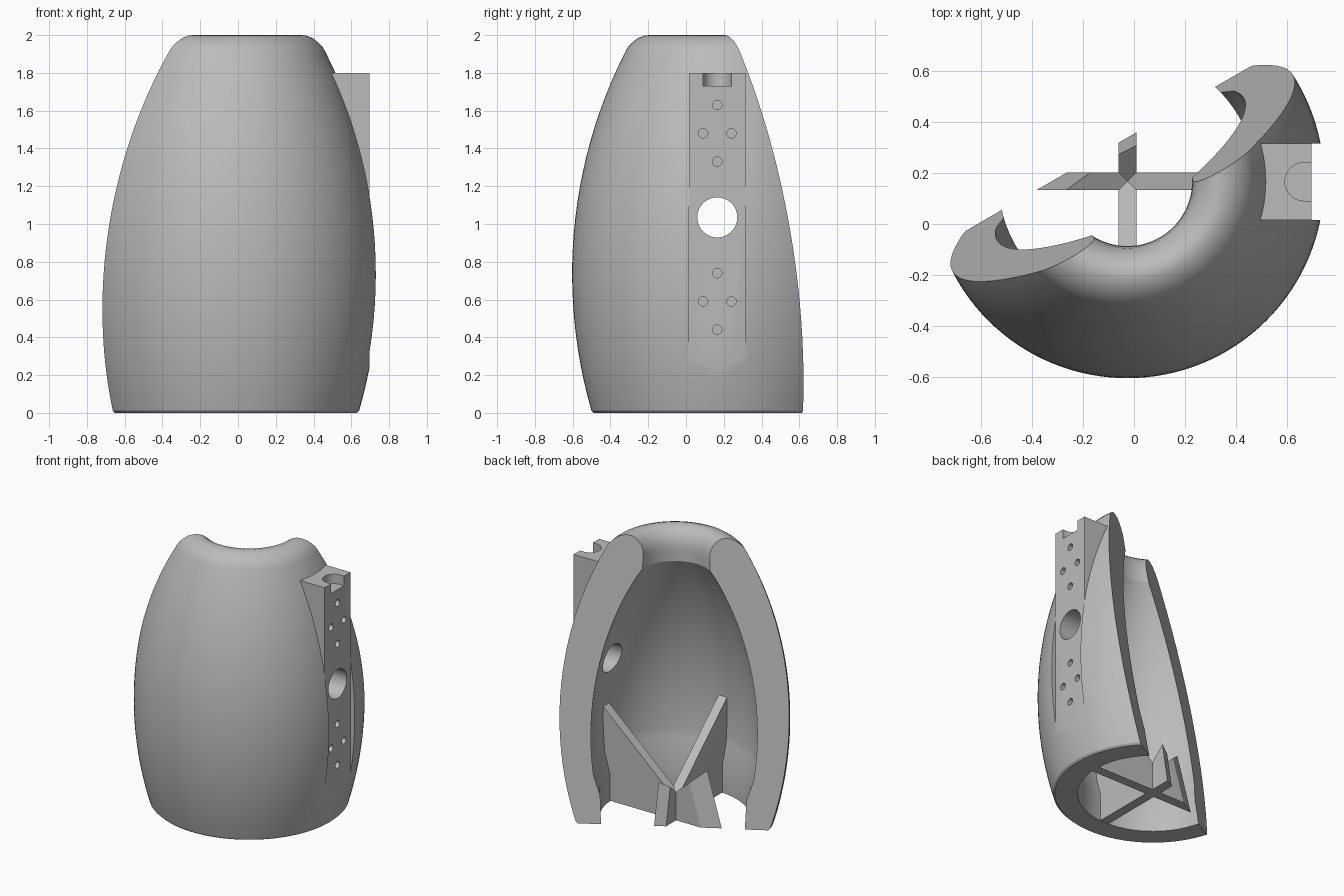
import bpy, bmesh, math
from mathutils import Vector, Matrix

if "Cube" in bpy.data.objects:
    bpy.data.objects.remove(bpy.data.objects["Cube"], do_unlink=True)

AX, AY = -0.026, 0.167                      # axis of the barrel
grey = bpy.data.materials.new("mid grey")
grey.use_nodes = True
COLOUR = (0.5, 0.5, 0.5, 1)
grey.diffuse_color = COLOUR
grey.node_tree.nodes["Principled BSDF"].inputs["Base Color"].default_value = COLOUR


def make(name, bm):
    bmesh.ops.recalc_face_normals(bm, faces=bm.faces)
    me = bpy.data.meshes.new(name)
    bm.to_mesh(me)
    bm.free()
    ob = bpy.data.objects.new(name, me)
    bpy.context.collection.objects.link(ob)
    me.materials.append(grey)
    return ob


def box(name, lo, hi):
    bm = bmesh.new()
    lo, hi = Vector(lo), Vector(hi)
    bmesh.ops.create_cube(bm, size=1, matrix=Matrix.Translation((lo + hi) / 2)
                          @ Matrix.Diagonal((*(hi - lo), 1)))
    return make(name, bm)


def cylinder(name, centre, r, depth, axis="Z", seg=32):
    bm = bmesh.new()
    rot = Matrix.Rotation(math.pi / 2, 4, "Y") if axis == "X" else Matrix()
    bmesh.ops.create_cone(bm, cap_ends=True, segments=seg, radius1=r, radius2=r,
                          depth=depth, matrix=Matrix.Translation(centre) @ rot)
    return make(name, bm)


def combine(ob, tool, op="DIFFERENCE", keep=False):
    tool.hide_render = True
    mod = ob.modifiers.new("cut", "BOOLEAN")
    mod.operation, mod.solver, mod.object = op, "EXACT", tool
    bpy.context.view_layer.objects.active = ob
    bpy.ops.object.modifier_apply(modifier=mod.name)
    if not keep:
        bpy.data.objects.remove(tool, do_unlink=True)


def arc(z, r_max, z_mid, radius):
    return r_max - radius + math.sqrt(radius ** 2 - (z - z_mid) ** 2)


# Barrel shell: outer arc, rounded rim, inner arc, foot ledge
N = 24
profile = [(0.655, 0)]
for i in range(N + 1):
    z = 0.012 + i * 1.893 / N
    profile.append((arc(z, 0.77, 0.735, 2.6), z))
profile += [(0.476, 1.935), (0.45, 1.962), (0.42, 1.985), (0.385, 1.998), (0.36, 2.0),
            (0.33, 1.992), (0.3, 1.97), (0.277, 1.938), (0.262, 1.9), (0.256, 1.86),
            (0.255, 1.815)]
for i in range(N + 1):
    z = 1.77 - i * 1.43 / N
    profile.append((arc(z, 0.56, 0.6, 2.385), z))
profile += [(0.504, 0.2), (0.504, 0)]

bm = bmesh.new()
verts = [bm.verts.new((AX + r, AY, z)) for r, z in profile]
edges = [bm.edges.new((verts[i], verts[(i + 1) % len(verts)])) for i in range(len(verts))]
bmesh.ops.spin(bm, geom=verts + edges, cent=(AX, AY, 0), axis=(0, 0, 1),
               angle=2 * math.pi, steps=128)
bmesh.ops.remove_doubles(bm, verts=bm.verts, dist=0.0005)
shell = make("barrel_shell", bm)

# Flat mounting pad on the side
Y0, Y1, PAD = 0.016, 0.315, 0.695
YC = (Y0 + Y1) / 2
combine(shell, box("pad", (0.487, Y0, 1.1), (PAD, Y1, 1.8)), "UNION")
combine(shell, box("pad_trim", (PAD, Y0, 0.1), (1.0, Y1, 1.9)))

# Notch, main hole and bolt holes
combine(shell, cylinder("notch_round", (0.665, YC, 1.83), 0.075, 0.2))
combine(shell, box("notch_mouth", (0.665, YC - 0.075, 1.73), (0.8, YC + 0.075, 1.93)))
combine(shell, cylinder("main_hole", (0.65, YC, 1.035), 0.106, 0.8, "X", 48))
for zc in (1.48, 0.59):
    for dy, dz in ((0, 0.15), (0, -0.15), (0.075, 0), (-0.075, 0)):
        combine(shell, cylinder("bolt_hole", (0.7, YC + dy, zc + dz), 0.025, 0.16, "X", 20))

# Cross brace: two plates with a V-shaped top edge
outline = [(-0.58, 0), (0.58, 0), (0.58, 0.7), (0, 0.18), (-0.58, 0.7)]
# Lower corners stay inside the foot ring
outline = [(-0.58, 0.002), (0.58, 0.002)] + outline[2:]


def brace(name, along_x):
    bm = bmesh.new()
    t = 0.035
    face = bm.faces.new([bm.verts.new((AX + s, AY - t, z) if along_x else (AX - t, AY + s, z))
                         for s, z in outline])
    new = bmesh.ops.extrude_face_region(bm, geom=[face])["geom"]
    bmesh.ops.translate(bm, verts=[v for v in new if isinstance(v, bmesh.types.BMVert)],
                        vec=(0, 2 * t, 0) if along_x else (2 * t, 0, 0))
    return make(name, bm)


cross = brace("cross_brace", True)
combine(cross, brace("brace_second", False), "UNION")

# Leaning cut that opens the back
normal = Vector((-0.5, 0.866, 0.148))
length = normal.length
unit = normal / length
bm = bmesh.new()
bmesh.ops.create_cube(bm, size=6, matrix=Matrix.Translation(unit * (0.306 / length + 3))
                      @ unit.to_track_quat("Z", "Y").to_matrix().to_4x4())
cutter = make("back_cutter", bm)
combine(shell, cutter, keep=True)
combine(cross, cutter)

# Smooth shading on the curved shell only
bpy.ops.object.select_all(action="DESELECT")
shell.select_set(True)
bpy.context.view_layer.objects.active = shell
bpy.ops.object.shade_smooth_by_angle(angle=math.radians(30))
